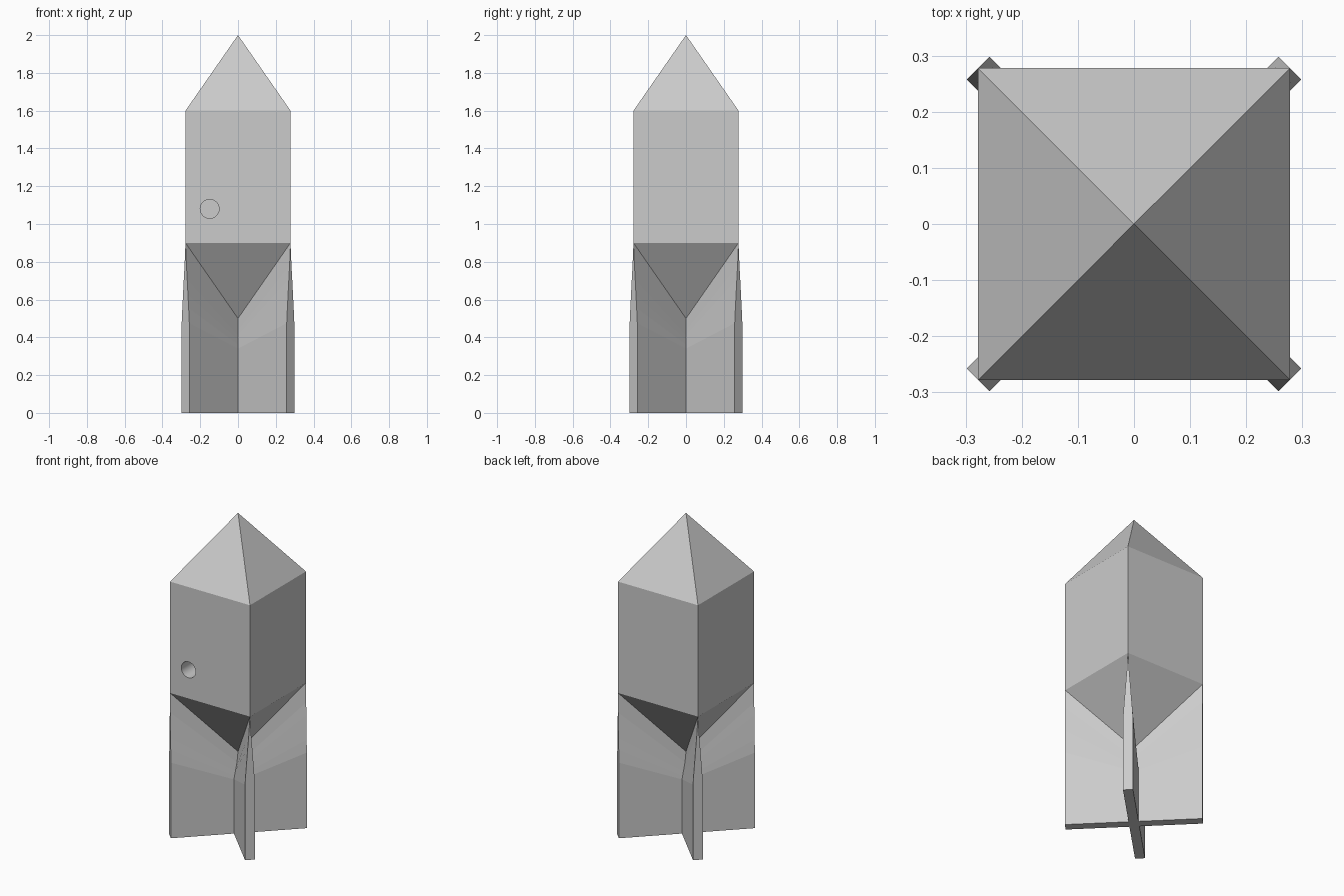
import bpy, bmesh, math

if "Cube" in bpy.data.objects:
    bpy.data.objects.remove(bpy.data.objects["Cube"])

HALF = 0.278                     # half width of the square body
REACH = HALF * math.sqrt(2)      # fins reach the body corners
THICK = 0.0285                   # half thickness of a fin

grey = bpy.data.materials.new("light_grey")
grey.diffuse_color = (0.6, 0.6, 0.6, 1)
grey.use_nodes = True
grey.node_tree.nodes["Principled BSDF"].inputs["Base Color"].default_value = grey.diffuse_color


def finish(name, bm):
    bmesh.ops.recalc_face_normals(bm, faces=bm.faces)
    me = bpy.data.meshes.new(name)
    bm.to_mesh(me)
    bm.free()
    me.materials.append(grey)
    ob = bpy.data.objects.new(name, me)
    bpy.context.collection.objects.link(ob)
    return ob


# Body: square shaft with a pyramid at both ends
bm = bmesh.new()
corners = [(-HALF, -HALF), (HALF, -HALF), (HALF, HALF), (-HALF, HALF)]
low = [bm.verts.new((x, y, 0.9)) for x, y in corners]
high = [bm.verts.new((x, y, 1.6)) for x, y in corners]
tip = bm.verts.new((0, 0, 2.0))
point = bm.verts.new((0, 0, 0.5))
for i in range(4):
    j = (i + 1) % 4
    bm.faces.new((low[i], low[j], high[j], high[i]))
    bm.faces.new((high[i], high[j], tip))
    bm.faces.new((low[j], low[i], point))
body = finish("body", bm)

# Round blind hole in the front
bpy.ops.mesh.primitive_cylinder_add(vertices=40, radius=0.05, depth=0.4,
                                    location=(-0.15, -HALF, 1.08),
                                    rotation=(math.pi / 2, 0, 0))
cutter = bpy.context.object
cutter.name = "hole_cutter"
cutter.data.materials.append(grey)
cutter.hide_render = True
cut = body.modifiers.new("hole", 'BOOLEAN')
cut.operation = 'DIFFERENCE'
cut.solver = 'EXACT'
cut.object = cutter
bpy.ops.object.select_all(action='DESELECT')
body.select_set(True)
bpy.context.view_layer.objects.active = body
bpy.ops.object.modifier_apply(modifier="hole")
bpy.data.objects.remove(cutter, do_unlink=True)
bpy.ops.object.shade_smooth_by_angle(angle=math.radians(25))

# Fin section: outer height, centre height, share of full thickness
LEVELS = [(0.9, 0.5, 0), (0.78, 0.43, 0.25), (0.706, 0.40, 0.45),
          (0.624, 0.375, 0.65), (0.555, 0.35, 0.83), (0.475, 0.33, 1), (0, 0, 1)]


def fin_pair(name, angle):
    """Plate through the centre whose top tapers to the lower body edges."""
    bm = bmesh.new()
    columns = []
    for s in (-REACH, 0, REACH):
        left, right = [], []
        for z_out, z_in, share in LEVELS:
            z = z_in if s == 0 else z_out
            a = bm.verts.new((s, -THICK * share, z))
            left.append(a)
            right.append(bm.verts.new((s, THICK * share, z)) if share else a)
        columns.append((left, right))
    for (l0, r0), (l1, r1) in zip(columns, columns[1:]):
        for k in range(len(LEVELS) - 1):
            bm.faces.new((l0[k], l1[k], l1[k + 1], l0[k + 1]))
            bm.faces.new((r0[k], r0[k + 1], r1[k + 1], r1[k]))
        bm.faces.new((l0[-1], l1[-1], r1[-1], r0[-1]))
    for left, right in (columns[0], columns[-1]):
        bm.faces.new(left + right[:0:-1])
    fin = finish(name, bm)
    fin.rotation_euler.z = angle


fin_pair("fin_pair_a", math.radians(45))
fin_pair("fin_pair_b", math.radians(135))
